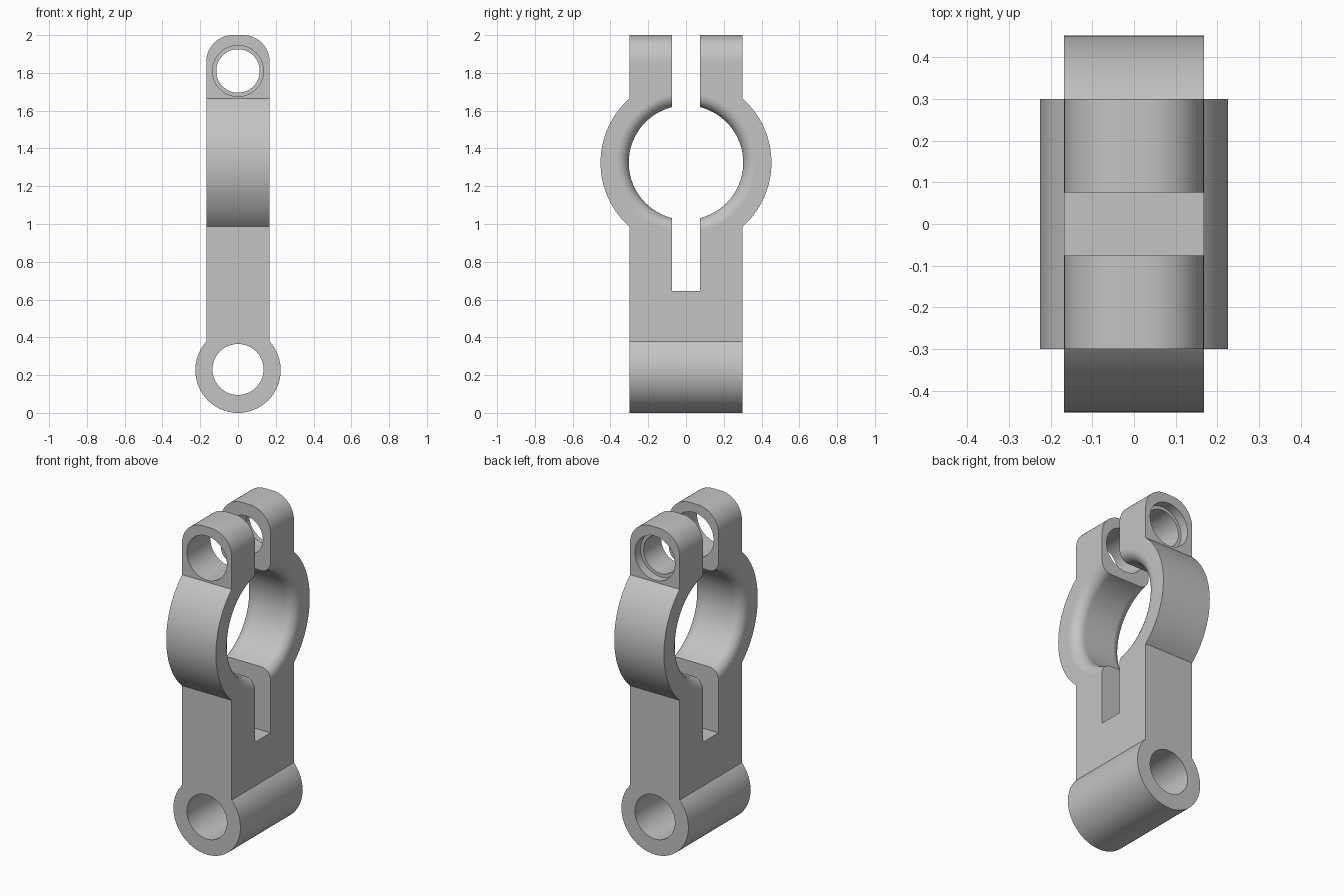
import bpy, bmesh, math
from mathutils import Matrix, Vector

if "Cube" in bpy.data.objects:
    bpy.data.objects.remove(bpy.data.objects["Cube"], do_unlink=True)

HALF_X, HALF_Y, SLOT = 0.1675, 0.30, 0.075
RING_Z, RING_R, BORE_R, FILLET = 1.325, 0.4525, 0.303, 0.065
BOSS_Z, BOSS_R = 0.226, 0.226
BOLT_Z, BOLT_R, HEAD_R = 1.81, 0.115, 0.135

metal = bpy.data.materials.new("grey metal")
metal.use_nodes = True
GREY = (0.55, 0.55, 0.55, 1)
metal.diffuse_color = GREY
metal.node_tree.nodes["Principled BSDF"].inputs["Base Color"].default_value = GREY


def finish(name, bm):
    bmesh.ops.recalc_face_normals(bm, faces=bm.faces)
    mesh = bpy.data.meshes.new(name)
    bm.to_mesh(mesh)
    bm.free()
    mesh.materials.append(metal)
    obj = bpy.data.objects.new(name, mesh)
    bpy.context.collection.objects.link(obj)
    return obj


def cylinder(name, axis, radius, start, end, z, sides=96):
    """Cylinder along X or Y between two positions, centred at height z."""
    bm = bmesh.new()
    bmesh.ops.create_cone(bm, cap_ends=True, segments=sides, radius1=radius,
                          radius2=radius, depth=end - start)
    turn = Matrix.Rotation(math.pi / 2, 4, "Y" if axis == "X" else "X")
    mid = (start + end) / 2
    offset = Vector((mid, 0, z)) if axis == "X" else Vector((0, mid, z))
    bm.transform(Matrix.Translation(offset) @ turn)
    return finish(name, bm)


def extrude_y(name, outline, half):
    """Extrude an XZ outline symmetrically along Y."""
    bm = bmesh.new()
    face = bm.faces.new([bm.verts.new((x, -half, z)) for x, z in outline])
    moved = bmesh.ops.extrude_face_region(bm, geom=[face])["geom"]
    verts = [v for v in moved if isinstance(v, bmesh.types.BMVert)]
    bmesh.ops.translate(bm, verts=verts, vec=(0, 2 * half, 0))
    return finish(name, bm)


def lathe_x(name, profile, z, sides=128):
    """Spin (x, radius) points around the X axis and cap the ends."""
    bm = bmesh.new()
    rings = []
    for x, r in profile:
        angles = [2 * math.pi * i / sides for i in range(sides)]
        rings.append([bm.verts.new((x, r * math.cos(a), z + r * math.sin(a)))
                      for a in angles])
    for a, b in zip(rings, rings[1:]):
        for i in range(sides):
            j = (i + 1) % sides
            bm.faces.new((a[i], a[j], b[j], b[i]))
    bm.faces.new(rings[0])
    bm.faces.new(rings[-1])
    return finish(name, bm)


def combine(base, tool, operation):
    mod = base.modifiers.new("combine", "BOOLEAN")
    mod.operation, mod.solver, mod.object = operation, "EXACT", tool
    bpy.context.view_layer.objects.active = base
    bpy.ops.object.modifier_apply(modifier=mod.name)
    bpy.data.objects.remove(tool, do_unlink=True)


# Upright bar with rounded top corners
corner = 0.14
outline = [(-HALF_X, BOSS_Z), (HALF_X, BOSS_Z)]
for side in (1, -1):
    for i in range(17):
        a = math.pi / 2 * (i if side == 1 else 16 - i) / 16
        outline.append((side * (HALF_X - corner + corner * math.cos(a)),
                        2 - corner + corner * math.sin(a)))
arm = extrude_y("clamp_arm", outline, HALF_Y)

# Clamp ring and pivot boss
combine(arm, cylinder("ring", "X", RING_R, -HALF_X, HALF_X, RING_Z, 128), "UNION")
combine(arm, cylinder("boss", "Y", BOSS_R, -HALF_Y, HALF_Y, BOSS_Z), "UNION")

# Clamp bore, flared by a fillet at both ends
flare = []
for i in range(11):
    a = math.pi / 2 * i / 10
    flare.append((HALF_X - FILLET + FILLET * math.sin(a),
                  BORE_R + FILLET * (1 - math.cos(a))))
flare.append((HALF_X + 0.1, BORE_R + FILLET))
profile = [(-x, r) for x, r in reversed(flare)] + flare
combine(arm, lathe_x("bore", profile, RING_Z), "DIFFERENCE")

# Slot splitting the tabs and the ring
slot = [(-0.4, 0.645), (0.4, 0.645), (0.4, 2.2), (-0.4, 2.2)]
combine(arm, extrude_y("slot", slot, SLOT), "DIFFERENCE")

# Pivot hole, bolt hole, wide front tab hole and rear counterbore
holes = (("pivot_hole", 0.135, -0.5, 0.5, 0.23),
         ("bolt_hole", BOLT_R, 0, 0.5, BOLT_Z),
         ("front_hole", HEAD_R, -0.5, 0, BOLT_Z),
         ("counterbore", HEAD_R, HALF_Y - 0.055, 0.5, BOLT_Z))
for name, radius, start, end, z in holes:
    combine(arm, cylinder(name, "Y", radius, start, end, z, 64), "DIFFERENCE")

# Smooth curved faces, crisp edges
bpy.ops.object.select_all(action="DESELECT")
arm.select_set(True)
bpy.context.view_layer.objects.active = arm
bpy.ops.object.shade_smooth_by_angle(angle=math.radians(25))
weighted = arm.modifiers.new("weighted_normals", "WEIGHTED_NORMAL")
weighted.keep_sharp = True
